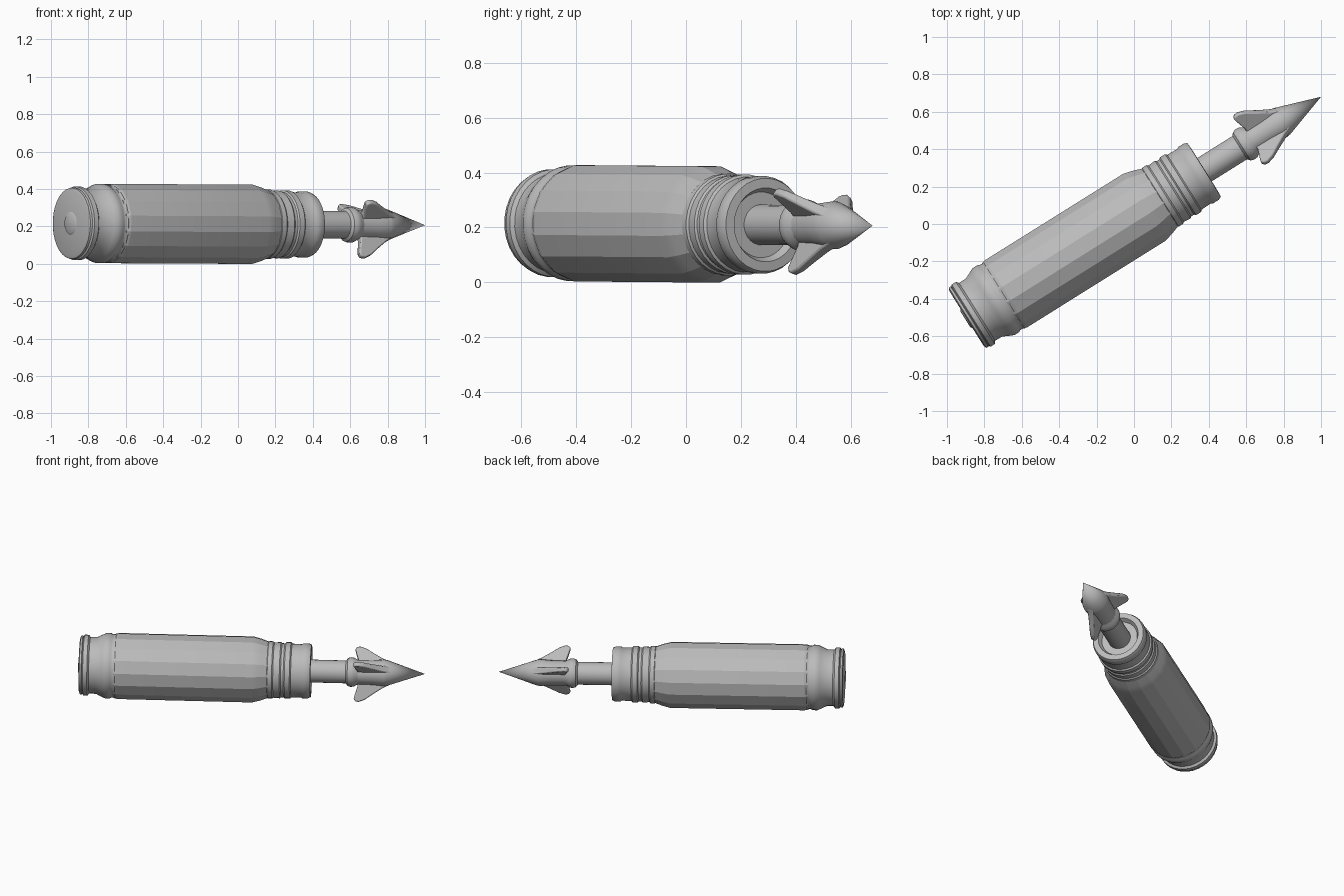
import bpy, bmesh, math
from mathutils import Matrix, Vector

cube = bpy.data.objects.get("Cube")
if cube:
    bpy.data.objects.remove(cube, do_unlink=True)

grey = bpy.data.materials.new("plain_grey")
grey.use_nodes = True
colour = (0.5, 0.5, 0.5, 1)
grey.diffuse_color = colour
grey.node_tree.nodes["Principled BSDF"].inputs["Base Color"].default_value = colour

# The long axis is local x, starting at the base
PLACE = (Matrix.Translation((-0.895, -0.505, 0.216))
         @ Matrix.Rotation(math.radians(32.02), 4, 'Z')
         @ Matrix.Rotation(math.radians(0.25), 4, 'Y'))


def finish(name, bm, smooth=35):
    bmesh.ops.recalc_face_normals(bm, faces=bm.faces)
    mesh = bpy.data.meshes.new(name)
    bm.to_mesh(mesh)
    bm.free()
    obj = bpy.data.objects.new(name, mesh)
    bpy.context.collection.objects.link(obj)
    mesh.materials.append(grey)
    obj.matrix_world = PLACE
    bpy.ops.object.select_all(action='DESELECT')
    obj.select_set(True)
    bpy.context.view_layer.objects.active = obj
    bpy.ops.object.shade_smooth_by_angle(angle=math.radians(smooth))
    return obj


def lathe(name, profile, sides, smooth=35):
    """Turn (distance, radius) points around the long axis."""
    bm = bmesh.new()
    rings = []
    for t, r in profile:
        if r == 0:
            rings.append([bm.verts.new((t, 0, 0))] * sides)
            continue
        angles = [math.tau * (i + 0.5) / sides for i in range(sides)]
        rings.append([bm.verts.new((t, r * math.cos(a), r * math.sin(a))) for a in angles])
    for a, b in zip(rings, rings[1:]):
        for i in range(sides):
            j = (i + 1) % sides
            corners = list(dict.fromkeys((a[i], a[j], b[j], b[i])))
            bm.faces.new(corners)
    return finish(name, bm, smooth)


# Rimmed base with extraction groove and primer
lathe("base_rim", [(0, 0), (0, 0.175), (0.006, 0.19), (0.018, 0.192), (0.022, 0.186),
                   (0.028, 0.197), (0.055, 0.197), (0.066, 0.183), (0.11, 0.184),
                   (0.15, 0.203), (0.17, 0.212), (0.2, 0.212), (0.21, 0.206),
                   (0.225, 0.206), (0.235, 0.211), (0.26, 0.205), (0.26, 0)], 32)
lathe("primer", [(-0.008, 0), (-0.008, 0.05), (0, 0.062), (0.02, 0.062)], 24)

# Faceted main case with shoulder
lathe("case_body", [(0.225, 0), (0.225, 0.209), (0.25, 0.216), (1.12, 0.216),
                    (1.17, 0.203), (1.235, 0.18), (1.235, 0)], 16, 15)

# Ridged neck with a recessed mouth
lathe("neck", [(1.2, 0.17), (1.222, 0.186), (1.25, 0.186), (1.258, 0.179), (1.3, 0.182),
               (1.308, 0.175), (1.325, 0.175), (1.333, 0.183), (1.365, 0.183),
               (1.373, 0.174), (1.435, 0.172), (1.445, 0.178), (1.48, 0.178),
               (1.498, 0.17), (1.5, 0.135), (1.47, 0.12), (1.47, 0)], 32)

# Shaft, collar and pointed head
lathe("shaft", [(1.44, 0.074), (1.76, 0.074)], 24)
lathe("collar", [(1.72, 0.07), (1.735, 0.09), (1.755, 0.096), (1.775, 0.094),
                 (1.795, 0.082), (1.81, 0.078)], 24)
lathe("head", [(1.78, 0), (1.78, 0.08), (1.9, 0.082), (1.97, 0.088), (1.99, 0.084),
               (2.235, 0)], 16)

# Three rounded fins
outline = [(1.79, 0.03), (1.8, 0.09), (1.785, 0.14), (1.777, 0.172), (1.786, 0.188),
           (1.81, 0.192), (1.85, 0.176), (1.9, 0.14), (1.96, 0.1), (2.02, 0.07), (2.02, 0.03)]
for number, degrees in enumerate((41, 148, -68), 1):
    a = math.radians(degrees)
    out = Vector((0, -math.cos(a), math.sin(a)))
    side = Vector((0, math.sin(a), math.cos(a)))
    bm = bmesh.new()
    loops = []
    for s in (-1, 1):
        loops.append([bm.verts.new(Vector((t, 0, 0)) + out * r + side * s * (0.026 - 0.06 * r))
                      for t, r in outline])
        bm.faces.new(loops[-1])
    for i in range(len(outline)):
        j = (i + 1) % len(outline)
        bm.faces.new((loops[0][i], loops[0][j], loops[1][j], loops[1][i]))
    fin = finish(f"fin_{number}", bm, 40)
    bevel = fin.modifiers.new("rounding", 'BEVEL')
    bevel.width = 0.007
    bevel.segments = 2
    bevel.limit_method = 'ANGLE'
    bevel.angle_limit = math.radians(50)
